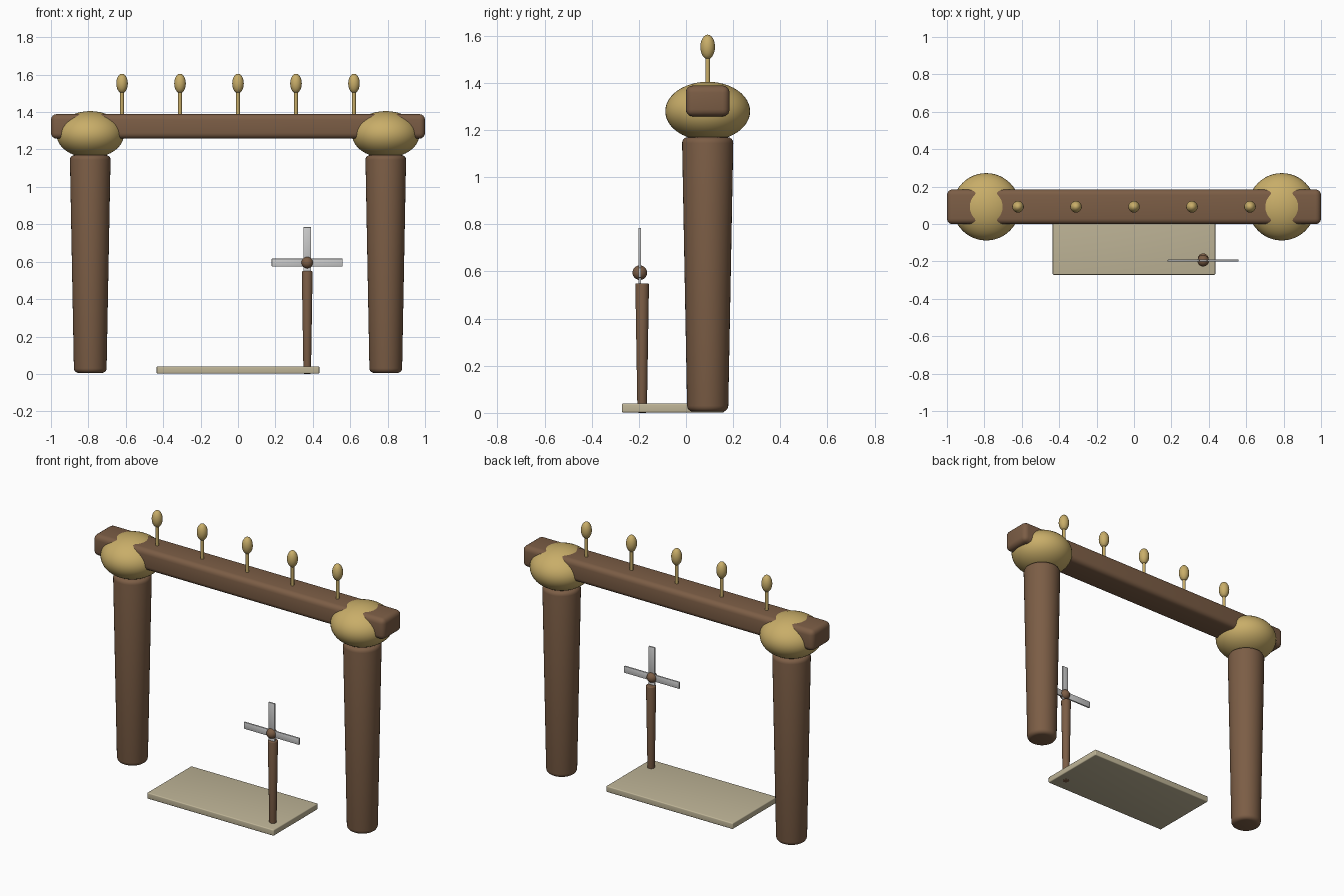
import bpy
from math import radians, cos, sin, pi

if "Cube" in bpy.data.objects:
    bpy.data.objects.remove(bpy.data.objects["Cube"])


def material(name, rgb):
    m = bpy.data.materials.new(name)
    m.diffuse_color = (*rgb, 1)
    m.use_nodes = True
    m.node_tree.nodes["Principled BSDF"].inputs["Base Color"].default_value = m.diffuse_color
    return m


WOOD = material("wood", (0.20, 0.11, 0.06))
GOLD = material("gold", (0.58, 0.42, 0.14))
BOARD = material("board", (0.52, 0.46, 0.31))
STEEL = material("steel", (0.70, 0.70, 0.70))


def finish(name, mat, bevel=0.0, segments=4):
    ob = bpy.context.object
    ob.name = name
    ob.data.materials.append(mat)
    bpy.ops.object.transform_apply(location=False, rotation=True, scale=True)
    if bevel:
        mod = ob.modifiers.new("soft_edges", 'BEVEL')
        mod.width = bevel
        mod.segments = segments
        mod.limit_method = 'ANGLE'
        mod.angle_limit = radians(40)
        bpy.ops.object.modifier_apply(modifier=mod.name)
    bpy.ops.object.shade_smooth_by_angle(angle=radians(35))
    return ob


def box(name, lo, hi, mat, bevel):
    centre = [(a + b) / 2 for a, b in zip(lo, hi)]
    bpy.ops.mesh.primitive_cube_add(size=1, location=centre)
    bpy.context.object.scale = [b - a for a, b in zip(lo, hi)]
    return finish(name, mat, bevel)


def taper(name, x, y, z0, z1, r0, r1, mat, bevel=0.0, sides=40):
    bpy.ops.mesh.primitive_cone_add(vertices=sides, radius1=r0, radius2=r1,
                                    depth=z1 - z0, location=(x, y, (z0 + z1) / 2))
    return finish(name, mat, bevel)


def ellipsoid(name, loc, radii, mat, sides=40):
    bpy.ops.mesh.primitive_uv_sphere_add(segments=sides, ring_count=sides // 2, location=loc)
    bpy.context.object.scale = radii
    return finish(name, mat)


Y = 0.092  # centre line of the gateway

# Posts with squashed ball capitals
for side, s in (("left", -1), ("right", 1)):
    taper(f"{side}_post", s * 0.79, Y, 0.005, 1.17, 0.087, 0.109, WOOD, 0.025)
    ellipsoid(f"{side}_capital", (s * 0.79, Y, 1.28), (0.18, 0.18, 0.125), GOLD, 48)

# Cross beam
box("beam", (-1, Y - 0.093, 1.258), (1, Y + 0.093, 1.389), WOOD, 0.03)

# Row of finials on the beam
for i in range(5):
    x = (i - 2) * 0.31
    taper(f"finial_stem_{i}", x, Y, 1.37, 1.53, 0.010, 0.010, GOLD, sides=20)
    ellipsoid(f"finial_bulb_{i}", (x, Y, 1.553), (0.031, 0.031, 0.052), GOLD, 24)

# Base board
box("base_board", (-0.435, -0.272, 0.002), (0.435, 0.163, 0.04), BOARD, 0.006)

# Windmill pole and hub
PX, PY, HZ = 0.37, -0.186, 0.595
taper("windmill_pole", PX, PY, 0.0, 0.55, 0.020, 0.029, WOOD, 0.006, 24)
HY = PY - 0.010
ellipsoid("windmill_hub", (PX, HY, HZ), (0.031, 0.031, 0.031), WOOD, 24)

# Four windmill blades around the hub
for i in range(4):
    a = i * pi / 2
    bpy.ops.mesh.primitive_cube_add(
        size=1, location=(PX + 0.1 * cos(a), HY, HZ + 0.1 * sin(a)), rotation=(0, -a, 0))
    bpy.context.object.scale = (0.18, 0.011, 0.042)
    finish(f"windmill_blade_{i}", STEEL, 0.003, 2)
